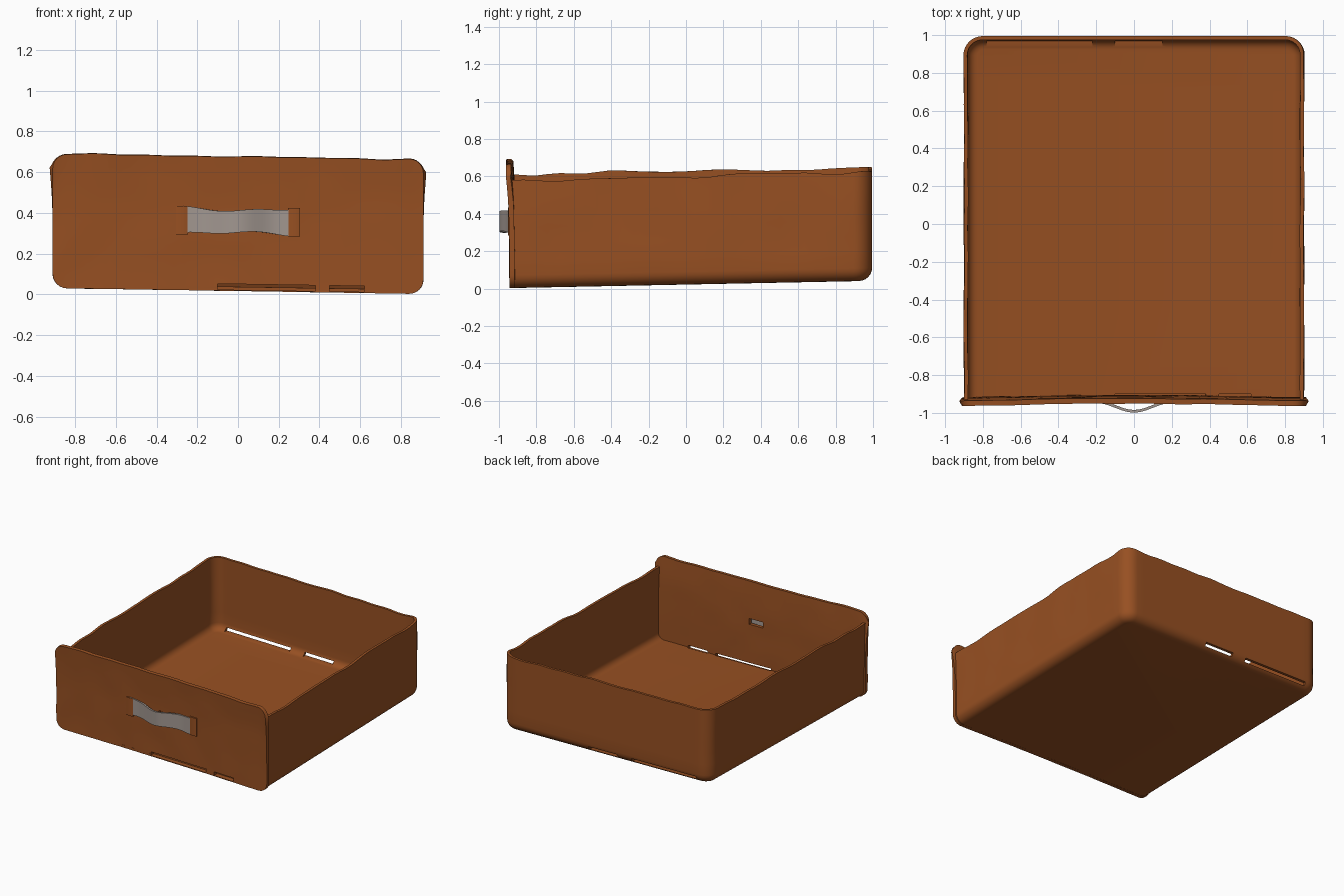
import bpy, bmesh
from math import sin, cos, pi, sqrt
from mathutils import Vector, noise

if "Cube" in bpy.data.objects:
    bpy.data.objects.remove(bpy.data.objects["Cube"])


def material(name, color):
    mat = bpy.data.materials.new(name)
    mat.use_nodes = True
    mat.diffuse_color = (*color, 1)
    bsdf = mat.node_tree.nodes["Principled BSDF"]
    bsdf.inputs["Base Color"].default_value = (*color, 1)
    bsdf.inputs["Roughness"].default_value = 0.7
    return mat


BROWN = material("rusty_brown", (0.31, 0.08, 0.016))
GREY = material("worn_metal", (0.36, 0.31, 0.28))


def settle(x, y, z):
    """The whole drawer leans slightly to one side and forward."""
    return Vector((x, y, z - 0.016 * x + 0.02 * y))


def wobble(x, y, z, amount):
    return amount * noise.noise(Vector((x, y, z)) * 5)


def sheet(name, rows, thickness, mat, cap=False):
    """Skin rows of points, optionally close the last row, and thicken inward."""
    bm = bmesh.new()
    grid = [[bm.verts.new(settle(*p)) for p in row] for row in rows]
    for a, b in zip(grid, grid[1:]):
        for i in range(len(a) - 1):
            bm.faces.new((a[i], b[i], b[i + 1], a[i + 1]))
    if cap:
        bm.faces.new(reversed(grid[-1]))
    mesh = bpy.data.meshes.new(name)
    bm.to_mesh(mesh)
    bm.free()
    obj = bpy.data.objects.new(name, mesh)
    bpy.context.collection.objects.link(obj)
    mesh.materials.append(mat)
    solid = obj.modifiers.new("thickness", 'SOLIDIFY')
    solid.thickness = thickness
    solid.offset = -1
    return obj


def finish(obj, cutters=()):
    """Cut the openings, apply the modifiers and smooth the shading."""
    for cutter in cutters:
        cut = obj.modifiers.new("opening", 'BOOLEAN')
        cut.operation = 'DIFFERENCE'
        cut.solver = 'EXACT'
        cut.object = cutter
    bpy.ops.object.select_all(action='DESELECT')
    bpy.context.view_layer.objects.active = obj
    obj.select_set(True)
    for mod in list(obj.modifiers):
        bpy.ops.object.modifier_apply(modifier=mod.name)
    bpy.ops.object.shade_smooth_by_angle(angle=0.7)


def slot(x0, x1, y, depth, z, height):
    bpy.ops.mesh.primitive_cube_add(size=1, location=settle((x0 + x1) / 2, y, z),
                                    rotation=(0, 0.016, 0))
    cutter = bpy.context.object
    cutter.name = "slot_cutter"
    cutter.scale = (x1 - x0, depth, height)
    cutter.hide_render = True
    return cutter


BASE, RIM, PANEL_TOP = 0.035, 0.615, 0.695
HALF, FRONT, BACK = 0.9, -0.935, 0.995
CORNER, BOTTOM_R = 0.1, 0.07


def wall_path(inset):
    """Plan of the three walls: side, rounded corner, back, corner, side."""
    w, b, r, n = HALF - inset, BACK - inset, CORNER - inset, 28
    half = [(w, FRONT + (b - r - FRONT) * i / n) for i in range(n)]
    half += [(w - r + r * cos(a), b - r + r * sin(a))
             for a in (pi / 2 * i / 8 for i in range(9))]
    back = [((w - r) * (1 - 2 * i / n), b) for i in range(1, n)]
    return half + back + [(-x, y) for x, y in reversed(half)]


# Tray: upright walls that roll into a flat floor
levels = [(0, RIM - (RIM - BASE - BOTTOM_R) * i / 6) for i in range(6)]
for i in range(7):
    a = pi / 2 * i / 6
    levels.append((BOTTOM_R * (1 - cos(a)), BASE + BOTTOM_R * (1 - sin(a))))
rows = []
for k, (inset, z) in enumerate(levels):
    row = []
    for x, y in wall_path(inset):
        dent = 1 + (wobble(x, y, z, 0.006) if k < 6 else 0)
        dz = wobble(x, y, 3, 0.016) if k == 0 else 0
        row.append((x * dent, y, z + dz))
    rows.append(row)
tray = sheet("tray", rows, 0.02, BROWN, cap=True)

# Front panel: rounded corners, ends bowed slightly forward
EDGE, PANEL_R = 0.91, 0.07
arc = [EDGE - PANEL_R * (1 - sin(pi / 2 * i / 6)) for i in range(7)]
flat = [(EDGE - PANEL_R) * i / 16 for i in range(16)]
columns = [-x for x in reversed(arc + [])] + [-x for x in reversed(flat[1:])] + flat + arc
rows = []
for k in range(13):
    t = k / 12
    row = []
    for x in columns:
        d = max(0, abs(x) - EDGE + PANEL_R)
        trim = min(PANEL_R - sqrt(max(0, PANEL_R ** 2 - d * d)), PANEL_R * 0.98)
        low, high = BASE + trim, PANEL_TOP - trim + wobble(x, 0, 7, 0.008)
        z = high + (low - high) * t
        y = -0.934 - 0.012 * (x / EDGE) ** 2 - 0.018 * (1 - t) ** 3
        row.append((x, y + wobble(x, 1, z, 0.004), z))
    rows.append(row)
panel = sheet("front_panel", rows, 0.028, BROWN)

# Narrow gaps along the floor and a hole behind the handle
back_slots = [slot(-0.78, -0.22, 0.97, 0.12, 0.07, 0.026),
              slot(-0.1, 0.15, 0.97, 0.12, 0.07, 0.026)]
front_slots = [slot(-0.1, 0.38, -0.935, 0.07, 0.055, 0.028),
               slot(0.45, 0.62, -0.935, 0.07, 0.055, 0.028)]
handle_hole = slot(-0.03, 0.09, -0.93, 0.12, 0.39, 0.045)
finish(tray, back_slots + front_slots)
finish(panel, front_slots + [handle_hole])
for cutter in back_slots + front_slots + [handle_hole]:
    bpy.data.objects.remove(cutter)

# Handle: a bowed strap, a little narrower in the middle
rows = []
for k in range(5):
    row = []
    for i in range(33):
        x = -0.27 + 0.54 * i / 32
        bow = cos(min(1, abs(x) / 0.2) * pi / 2) ** 2
        half_height = 0.054 + 0.012 * (x / 0.27) ** 2
        row.append((x, -0.948 - 0.05 * bow, 0.378 + half_height * (1 - k / 2)
                    + 0.006 * sin(x * 18)))
    rows.append(row)
finish(sheet("handle_strap", rows, 0.014, GREY))

# Mounting pads holding the strap ends
for side, label in ((-1, "right"), (1, "left")):
    rows = [[(side * 0.275 + dx, -0.955 + 0.25 * abs(dx), 0.378 + dz)
             for dx in (-0.03, -0.018, 0.018, 0.03)]
            for dz in (0.07, 0.05, -0.05, -0.07)]
    finish(sheet(f"{label}_handle_pad", rows, 0.02, BROWN))
